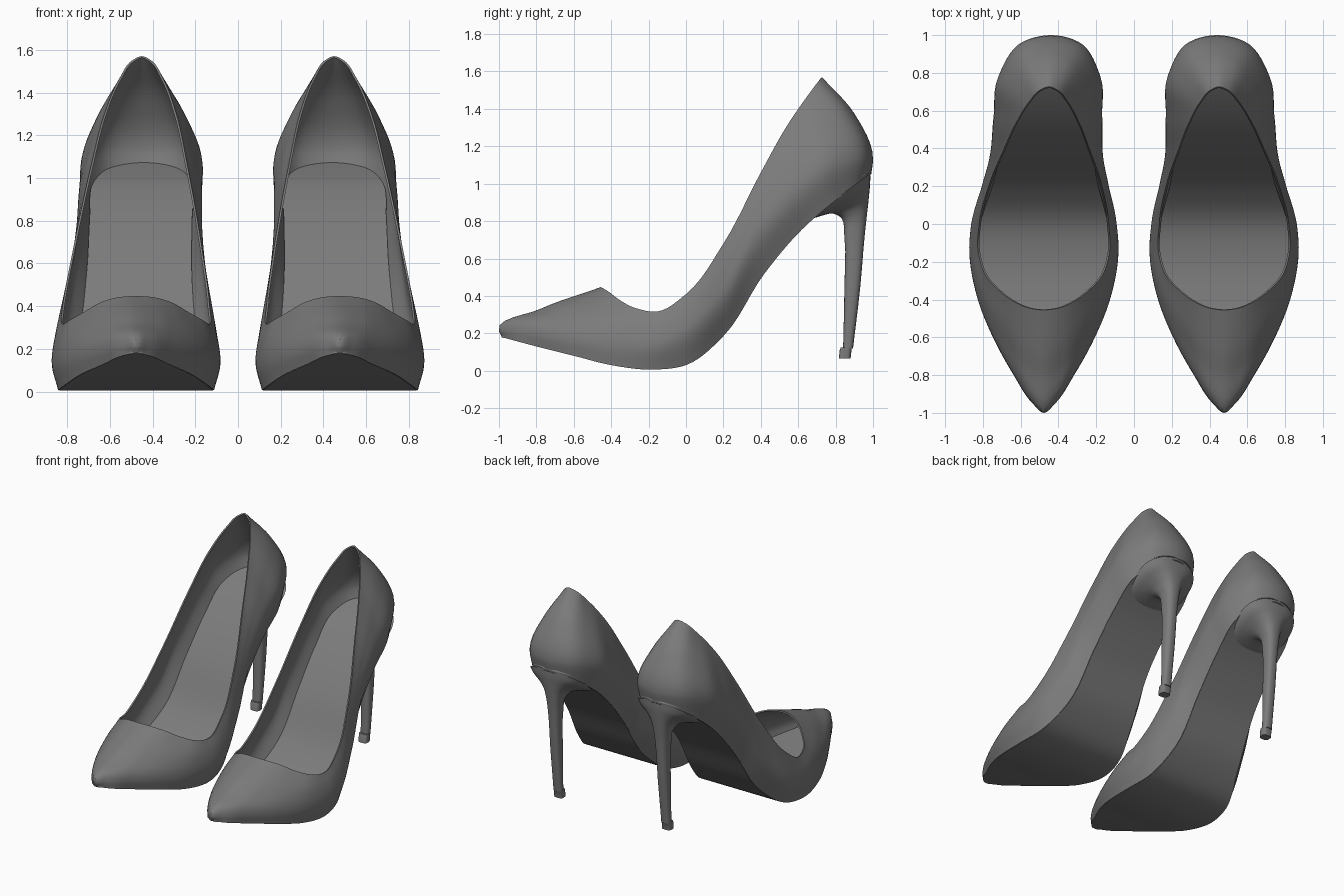
import bpy, bmesh, math
from mathutils import Vector

if "Cube" in bpy.data.objects:
    bpy.data.objects.remove(bpy.data.objects["Cube"])

# Half-shoe guide curves, toe to heel: (half width, y, z)
SOLE_EDGE = [(0, -.985, .18), (.055, -.95, .17), (.15, -.8, .13), (.26, -.6, .08), (.335, -.4, .03),
             (.365, -.18, .006), (.34, 0, .03), (.275, .2, .185), (.24, .42, .52), (.235, .62, .755),
             (.23, .8, .91), (.15, .94, 1.01), (0, .99, 1.05)]
OUTLINE = [(0, -1, .212), (.06, -.95, .21), (.16, -.8, .185), (.27, -.6, .155), (.35, -.4, .13),
           (.395, -.15, .14), (.385, 0, .2), (.335, .2, .38), (.295, .38, .68), (.287, .58, .92),
           (.27, .78, 1.1), (.17, .95, 1.14), (0, 1, 1.13)]
SHOULDER = [(0, -.78, .33), (.1, -.73, .318), (.19, -.62, .3), (.28, -.48, .27), (.345, -.33, .245),
            (.377, -.15, .24), (.37, 0, .31), (.325, .2, .53), (.275, .39, .88), (.245, .57, 1.13),
            (.195, .73, 1.31), (.11, .86, 1.375), (0, .9, 1.375)]
RIM = [(0, -.455, .447), (.09, -.442, .44), (.16, -.41, .42), (.24, -.35, .375), (.31, -.27, .335),
       (.347, -.15, .317), (.343, 0, .41), (.3, .2, .68), (.225, .4, 1.06), (.165, .54, 1.31),
       (.1, .65, 1.47), (.045, .71, 1.55), (0, .727, 1.57)]

dark_grey = bpy.data.materials.new("dark_grey")
dark_grey.diffuse_color = (.2, .2, .2, 1)
dark_grey.use_nodes = True
dark_grey.node_tree.nodes["Principled BSDF"].inputs["Base Color"].default_value = dark_grey.diffuse_color


def spline(pts, steps, mirrored=False):
    """Smooth curve through points; mirrored ends cross x = 0 squarely."""
    p = [Vector(q) for q in pts]
    flip = lambda v: Vector((-v.x, v.y, v.z))
    first = flip(p[1]) if mirrored else 2 * p[0] - p[1]
    last = flip(p[-2]) if mirrored else 2 * p[-1] - p[-2]
    e = [first] + p + [last]
    tan = []
    for a, b, c in zip(e, e[1:], e[2:]):
        l0, l1 = (b - a).length, (c - b).length
        tan.append(((b - a) / l0 * l1 + (c - b) / l1 * l0) / (l0 + l1))
    out = []
    for i in range(len(p) - 1):
        length = (p[i + 1] - p[i]).length
        for k in range(steps):
            t = k / steps
            out.append(p[i] * (2*t**3 - 3*t*t + 1) + p[i + 1] * (3*t*t - 2*t**3)
                       + tan[i] * length * (t**3 - 2*t*t + t) + tan[i + 1] * length * (t**3 - t*t))
    return out + [p[-1]]


def loft(name, rows, closed=False, caps=False, thick=0, offset=-1):
    """Skin rows of points, thicken, bend to the foot line and mirror into a pair."""
    bm = bmesh.new()
    grid = [[bm.verts.new((v[0] + .477 - .037 * max(0, v[1]), v[1], v[2])) for v in r] for r in rows]
    n = len(rows[0])
    for a, b in zip(grid, grid[1:]):
        for i in range(n if closed else n - 1):
            j = (i + 1) % n
            bm.faces.new((a[i], a[j], b[j], b[i]))
    if caps:
        bm.faces.new(grid[0])
        bm.faces.new(grid[-1])
        bmesh.ops.recalc_face_normals(bm, faces=bm.faces)
    bmesh.ops.remove_doubles(bm, verts=bm.verts, dist=1e-5)
    me = bpy.data.meshes.new(name)
    bm.to_mesh(me)
    bm.free()
    me.materials.append(dark_grey)
    ob = bpy.data.objects.new(name, me)
    bpy.context.collection.objects.link(ob)
    if thick:
        s = ob.modifiers.new("thickness", 'SOLIDIFY')
        s.thickness, s.offset = thick, offset
    m = ob.modifiers.new("pair", 'MIRROR')
    m.use_mirror_merge = False
    bpy.ops.object.select_all(action='DESELECT')
    ob.select_set(True)
    bpy.context.view_layer.objects.active = ob
    bpy.ops.object.convert(target='MESH')
    bpy.ops.object.shade_smooth_by_angle(angle=math.radians(40))
    return ob


# Surface columns running from sole edge up to the rim
guides = [spline(c, 6, True) for c in (SOLE_EDGE, OUTLINE, SHOULDER, RIM)]
columns = [spline(c, 6) for c in zip(*guides)]

# Upper: toe box, sides and heel counter in one shell
half = [list(r) for r in zip(*columns)]
rings = [r + [Vector((-v.x, v.y, v.z)) for v in reversed(r[1:-1])] for r in half]
loft("upper", rings, closed=True, thick=.01)


# Outsole and insole: strips across the shell
def strip(edge, scale):
    return [[(v.x * scale * k / 4, v.y, v.z) for k in range(-4, 5)] for v in edge]


loft("outsole", strip(half[0], .985), thick=.014, offset=1)
loft("insole", strip(half[2][2:-2], .94), thick=.012)


# Heel: seat cup flowing into a slim stem, then the tip
def rings_from(sections, power, n=32):
    rows = []
    for y0, y1, hw, z0, z1 in sections:
        row = []
        for k in range(n):
            c, s = math.cos(2 * math.pi * k / n), math.sin(2 * math.pi * k / n)
            u = math.copysign(abs(c) ** power, c)
            w = math.copysign(abs(s) ** power, s)
            t = (1 - u) / 2
            row.append((hw * w, y0 + (y1 - y0) * t, z0 + (z1 - z0) * t))
        rows.append(row)
    return rows


HEEL = [(.65, .985, .225, .81, 1.055), (.68, .985, .195, .815, 1.01), (.73, .981, .135, .83, .96),
        (.785, .975, .085, .84, .9), (.832, .967, .06, .815, .83), (.846, .957, .048, .73, .74),
        (.847, .932, .04, .45, .45), (.84, .893, .034, .12, .12)]
TIP = [(.828, .89, .036, .125, .125), (.822, .886, .036, .11, .12), (.817, .88, .035, .065, .065)]
heel_columns = [spline(c, 3) for c in zip(*rings_from(HEEL, .8))]
loft("heel", [list(r) for r in zip(*heel_columns)], closed=True, caps=True)
loft("heel_tip", rings_from(TIP, .6), closed=True, caps=True)
